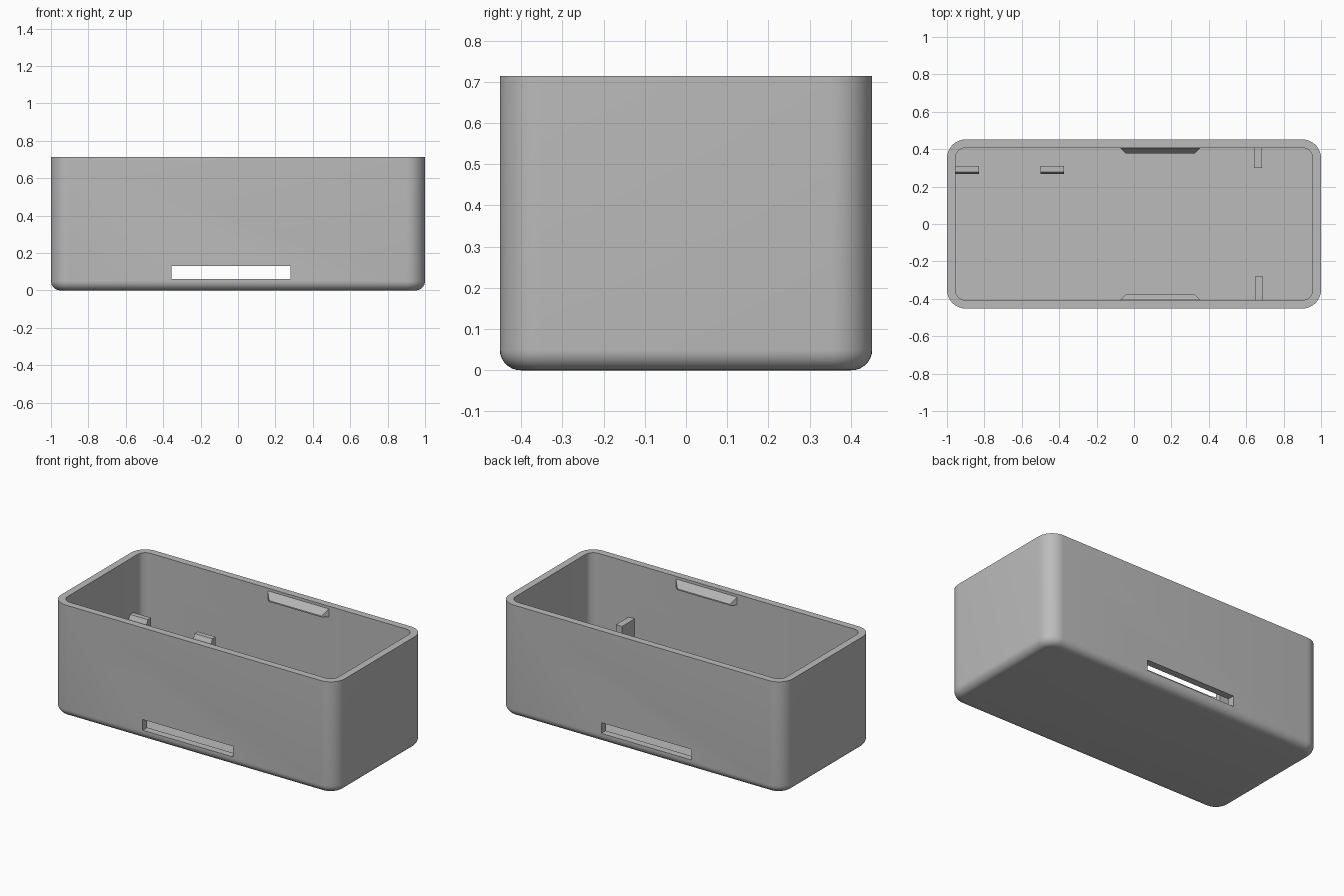
import bpy, bmesh, math

cube = bpy.data.objects.get("Cube")
if cube:
    bpy.data.objects.remove(cube, do_unlink=True)

grey = bpy.data.materials.new("plain_grey")
grey.use_nodes = True
GREY = (0.5, 0.5, 0.5, 1)
grey.diffuse_color = GREY
grey.node_tree.nodes["Principled BSDF"].inputs["Base Color"].default_value = GREY

HX, HY, TOP, WALL, R, FILLET = 1.0, 0.452, 0.714, 0.045, 0.1, 0.05
IN_Y = HY - WALL


def finish(bm, name):
    bmesh.ops.recalc_face_normals(bm, faces=bm.faces)
    mesh = bpy.data.meshes.new(name)
    bm.to_mesh(mesh)
    bm.free()
    mesh.materials.append(grey)
    ob = bpy.data.objects.new(name, mesh)
    bpy.context.collection.objects.link(ob)
    return ob


def ring(bm, inset, z, steps=10):
    """Rounded rectangle, inset from the outer outline."""
    r = R - inset
    verts = []
    for k, (sx, sy) in enumerate([(1, 1), (-1, 1), (-1, -1), (1, -1)]):
        for i in range(steps + 1):
            a = math.pi / 2 * (k + i / steps)
            verts.append(bm.verts.new((sx * (HX - R) + r * math.cos(a),
                                       sy * (HY - R) + r * math.sin(a), z)))
    return verts


def prism(name, loop_a, loop_b):
    """Solid between two matching loops of points."""
    bm = bmesh.new()
    a = [bm.verts.new(p) for p in loop_a]
    b = [bm.verts.new(p) for p in loop_b]
    bm.faces.new(a)
    bm.faces.new(b)
    for i in range(len(a)):
        j = (i + 1) % len(a)
        bm.faces.new((a[i], a[j], b[j], b[i]))
    return finish(bm, name)


def block(name, x0, x1, y0, y1, z0, z1):
    loop = [(x0, y0), (x1, y0), (x1, y1), (x0, y1)]
    return prism(name, [(x, y, z0) for x, y in loop], [(x, y, z1) for x, y in loop])


# Open box: filleted outer skin, flat rim, inner skin and floor
bm = bmesh.new()
arcs = [i * math.pi / 16 for i in range(9)]
rings = [ring(bm, FILLET * (1 - math.sin(a)), FILLET * (1 - math.cos(a))) for a in arcs]
rings += [ring(bm, 0, TOP), ring(bm, WALL, TOP), ring(bm, WALL, WALL)]
for lo, hi in zip(rings, rings[1:]):
    for i in range(len(lo)):
        j = (i + 1) % len(lo)
        bm.faces.new((lo[i], lo[j], hi[j], hi[i]))
bm.faces.new(rings[0])
bm.faces.new(rings[-1])
box = finish(bm, "box_shell")

# Long slot through the front and back walls
cutter = block("slot_cutter", -0.355, 0.28, -0.6, 0.6, 0.062, 0.13)
cutter.hide_render = True
cutter.hide_viewport = True
cut = box.modifiers.new("slots", "BOOLEAN")
cut.object = cutter
cut.solver = "EXACT"
bpy.context.view_layer.objects.active = box
box.select_set(True)
bpy.ops.object.modifier_apply(modifier="slots")
bpy.data.objects.remove(cutter, do_unlink=True)
bpy.ops.object.shade_smooth_by_angle(angle=math.radians(35))

# Wedge catches under the rim, with slanted ends
for name, s in (("front_catch", -1), ("back_catch", 1)):
    ends = []
    for x, inward in ((-0.08, 1), (0.36, -1)):
        tip = x + inward * 0.035
        ends.append([(x, s * (IN_Y + 0.005), TOP - 0.01), (tip, s * (IN_Y - 0.03), TOP - 0.06),
                     (tip, s * (IN_Y - 0.03), TOP - 0.068), (x, s * (IN_Y + 0.005), TOP - 0.068)])
    prism(name, *ends)

# Hooked posts near the back wall
hook = [(0.31, 0.04), (0.31, 0.36), (0.278, 0.36), (0.266, 0.335), (0.266, 0.31),
        (0.275, 0.30), (0.275, 0.04)]
for name, x0, x1 in (("right_hook_post", -0.957, -0.83), ("middle_hook_post", -0.5, -0.375)):
    prism(name, [(x0, y, z) for y, z in hook], [(x1, y, z) for y, z in hook])

# Support ribs standing against the long walls
block("back_rib", 0.642, 0.685, 0.30, IN_Y + 0.005, 0.04, 0.365)
block("front_rib", 0.647, 0.69, -IN_Y - 0.005, -0.28, 0.04, 0.365)
